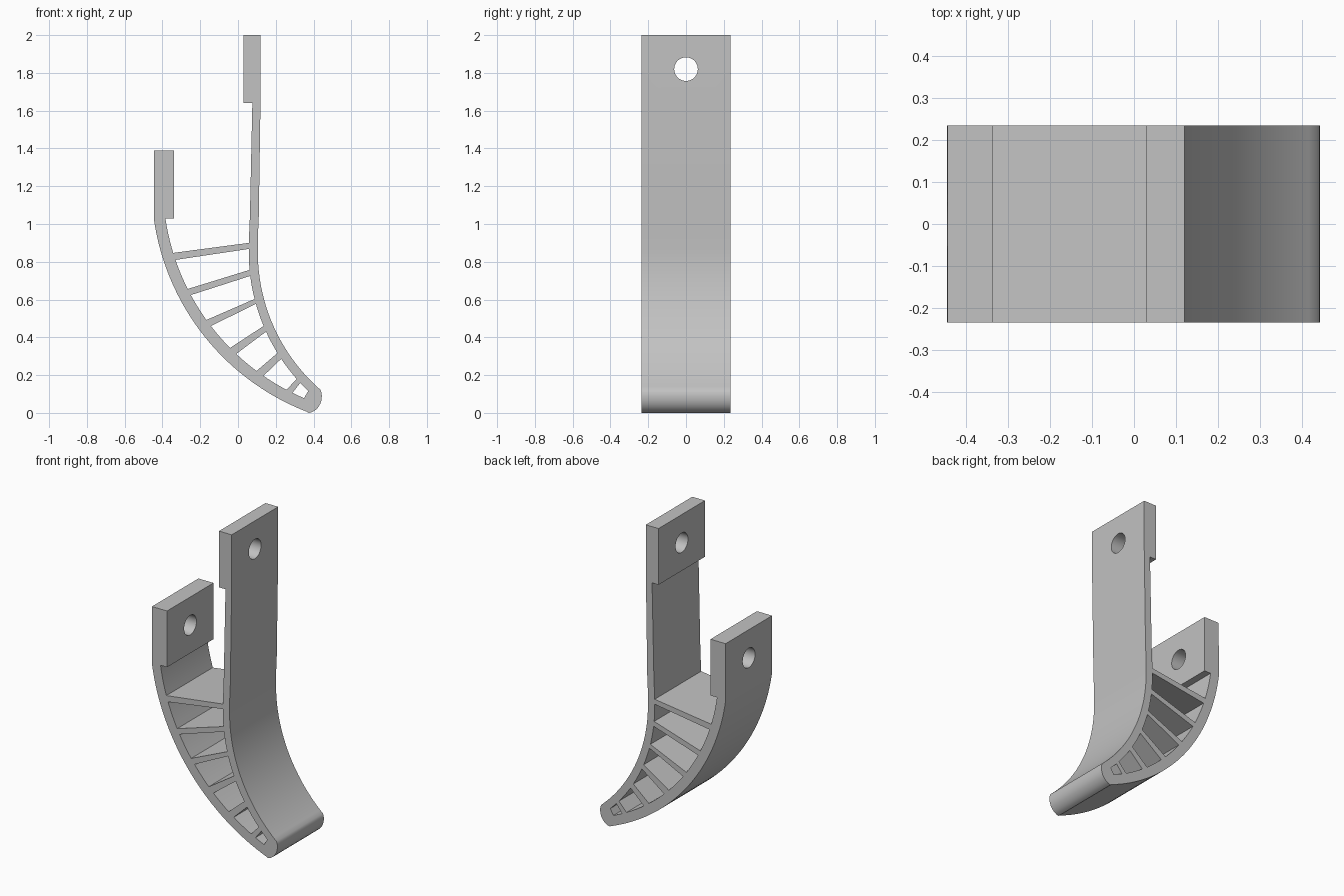
import bpy, bmesh, math

if "Cube" in bpy.data.objects:
    bpy.data.objects.remove(bpy.data.objects["Cube"], do_unlink=True)

HALF = 0.235  # half the width along y

grey = bpy.data.materials.new("light_grey")
grey.use_nodes = True
grey.diffuse_color = (0.54, 0.54, 0.54, 1)
grey.node_tree.nodes["Principled BSDF"].inputs["Base Color"].default_value = grey.diffuse_color


def arc(center, radius, z0, z1, steps):
    """Points on the left half of a circle, between two heights."""
    a0, a1 = (math.asin((z - center[1]) / radius) for z in (z0, z1))
    angles = [a0 + (a1 - a0) * i / steps for i in range(steps + 1)]
    return [(center[0] - radius * math.cos(a), center[1] + radius * math.sin(a)) for a in angles]


def prism(name, outline, half):
    """Extrude an x-z outline along y."""
    bm = bmesh.new()
    face = bm.faces.new([bm.verts.new((x, -half, z)) for x, z in outline])
    moved = bmesh.ops.extrude_face_region(bm, geom=[face])["geom"]
    bmesh.ops.translate(bm, vec=(0, 2 * half, 0),
                        verts=[v for v in moved if isinstance(v, bmesh.types.BMVert)])
    bmesh.ops.recalc_face_normals(bm, faces=bm.faces)
    mesh = bpy.data.meshes.new(name)
    bm.to_mesh(mesh)
    bm.free()
    obj = bpy.data.objects.new(name, mesh)
    bpy.context.collection.objects.link(obj)
    mesh.materials.append(grey)
    return obj


# Centres and radii of the two curved walls
BACK, BACK_OUT, BACK_IN = (0.83, 1.207), 1.288, 1.227
FRONT, FRONT_OUT, FRONT_IN = (1.072, 0.851), 0.967, 1.015

# Outline: back pad, back wall, rounded tip, front wall, tall post, top of first rib
outline = [(-0.338, 1.03), (-0.338, 1.39), (-0.445, 1.39)]
outline += arc(BACK, BACK_OUT, 1.03, 0.006, 36)
outline += [(0.375, 0.0), (0.392, 0.004), (0.409, 0.014), (0.424, 0.029),
            (0.435, 0.047), (0.442, 0.068), (0.444, 0.09), (0.442, 0.108)]
outline += arc(FRONT, FRONT_OUT, 0.122, 0.87, 32)
outline += [(0.106, 0.95), (0.11, 1.04), (0.12, 1.7), (0.12, 2.0), (0.03, 2.0), (0.03, 1.64),
            (0.076, 1.64), (0.063, 1.04), (0.057, 0.9)]
outline += arc(BACK, BACK_IN, 0.847, 1.03, 6)
body = prism("curved_gripper_finger", outline, HALF)

# Windows between the ribs: back wall top and bottom, front wall top and bottom
windows = [(0.81, 0.656, 0.868, 0.757), (0.624, 0.492, 0.725, 0.603),
           (0.46, 0.344, 0.577, 0.46), (0.312, 0.222, 0.43, 0.317),
           (0.196, 0.122, 0.286, 0.18), (0.106, 0.078, 0.159, 0.116)]
cutters = []
for i, (bt, bb, ft, fb) in enumerate(windows):
    shape = arc(BACK, BACK_IN, bt, bb, 5) + arc(FRONT, FRONT_IN, fb, ft, 5)
    cutters.append(prism(f"window_cutter_{i + 1}", shape, HALF + 0.1))

# Bolt holes through the two pads
for name, x, z in (("post_hole_cutter", 0.08, 1.82), ("back_hole_cutter", -0.39, 1.21)):
    bpy.ops.mesh.primitive_cylinder_add(vertices=48, radius=0.0625, depth=0.3,
                                        location=(x, 0, z), rotation=(0, math.pi / 2, 0))
    hole = bpy.context.object
    hole.name = name
    hole.data.materials.append(grey)
    cutters.append(hole)

for cutter in cutters:
    cutter.hide_render = True
    mod = body.modifiers.new(cutter.name, 'BOOLEAN')
    mod.operation = 'DIFFERENCE'
    mod.solver = 'EXACT'
    mod.object = cutter

# Bake the cuts, then drop the cutters
bpy.context.view_layer.update()
cut = bpy.data.meshes.new_from_object(body.evaluated_get(bpy.context.evaluated_depsgraph_get()))
body.modifiers.clear()
body.data = cut
for cutter in cutters:
    bpy.data.objects.remove(cutter, do_unlink=True)

# Smooth curved walls, sharp rims
bpy.ops.object.select_all(action='DESELECT')
body.select_set(True)
bpy.context.view_layer.objects.active = body
bpy.ops.object.shade_smooth_by_angle(angle=math.radians(30))
